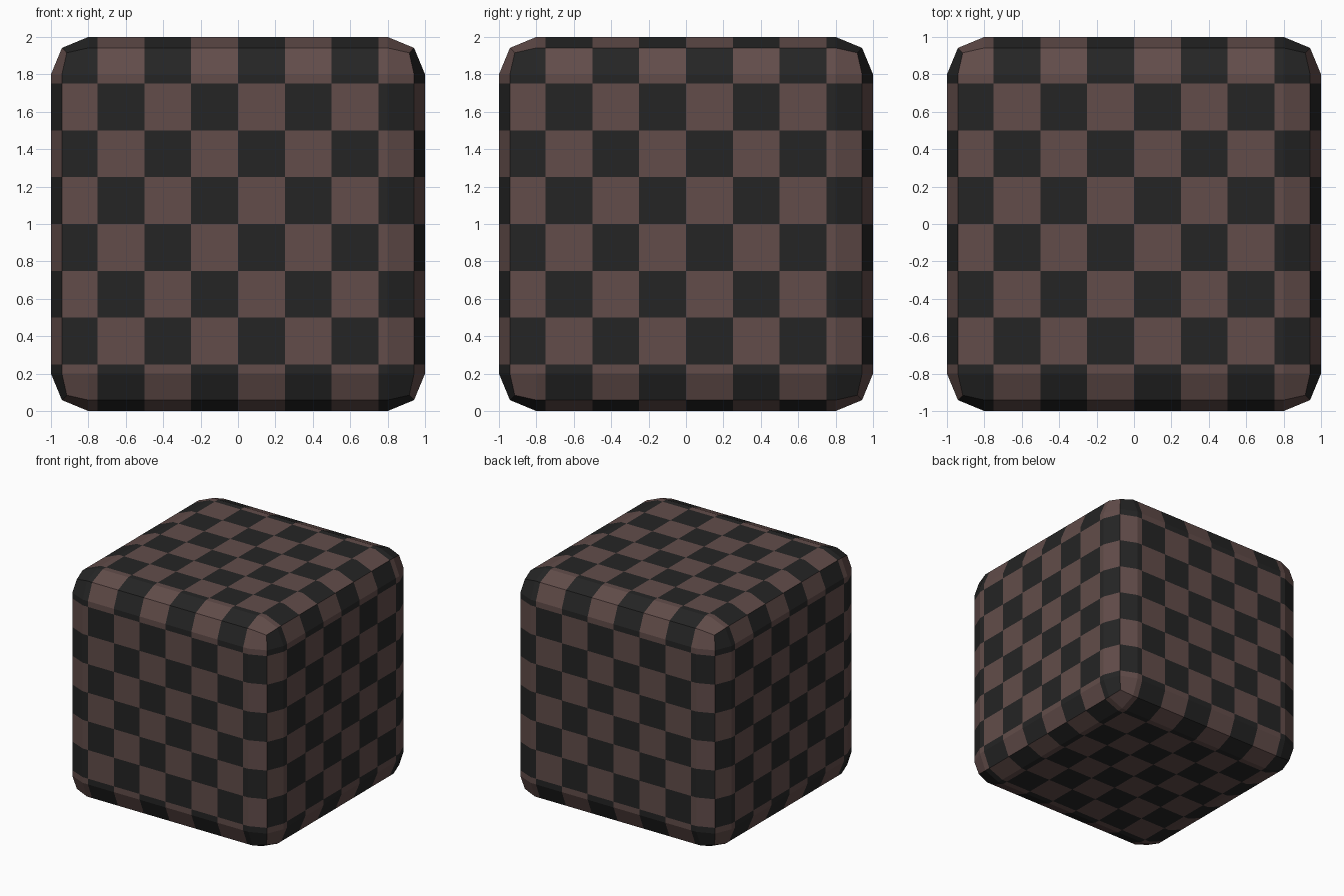
import bpy, bmesh, math
from mathutils import Vector

if "Cube" in bpy.data.objects:
    bpy.data.objects.remove(bpy.data.objects["Cube"])

CELL = 0.25


def make_material(name, colour):
    m = bpy.data.materials.new(name)
    m.diffuse_color = (*colour, 1.0)
    m.use_nodes = True
    m.node_tree.nodes["Principled BSDF"].inputs["Base Color"].default_value = m.diffuse_color
    return m


# bevelled cube, two segments per edge
bm = bmesh.new()
bmesh.ops.create_cube(bm, size=2.0)
bmesh.ops.translate(bm, verts=bm.verts, vec=(0, 0, 1))
bmesh.ops.bevel(bm, geom=bm.edges[:], offset=0.2, offset_type='OFFSET',
                segments=2, profile=0.5, affect='EDGES')

# cut the surface along the checker grid
for axis in range(3):
    normal = Vector((0, 0, 0))
    normal[axis] = 1
    for k in range(-3, 4):
        point = Vector((0, 0, 1)) + normal * (k * CELL)
        bmesh.ops.bisect_plane(bm, geom=bm.verts[:] + bm.edges[:] + bm.faces[:],
                               dist=1e-5, plane_co=point, plane_no=normal)


def cell(v):
    return min(7, max(0, math.floor((v + 1) / CELL)))


# checker colour follows the side each face belongs to
bm.normal_update()
for f in bm.faces:
    n, c = f.normal, f.calc_center_median()
    ax = max(range(3), key=lambda a: abs(n[a]))
    positive = n[ax] > 0
    if ax == 2:
        parity = cell(c.x) + cell(c.y) + (1 if positive else 0)
    elif ax == 1:
        parity = cell(-c.x if positive else c.x) + cell(c.z - 1)
    else:
        parity = cell(c.y if positive else -c.y) + cell(c.z - 1)
    f.material_index = parity % 2
    f.smooth = False

mesh = bpy.data.meshes.new("checkered_block")
bm.to_mesh(mesh)
bm.free()
mesh.materials.append(make_material("dusty brown", (0.122, 0.073, 0.068)))
mesh.materials.append(make_material("charcoal", (0.0180, 0.0180, 0.0180)))
block = bpy.data.objects.new("checkered_block", mesh)
bpy.context.collection.objects.link(block)
